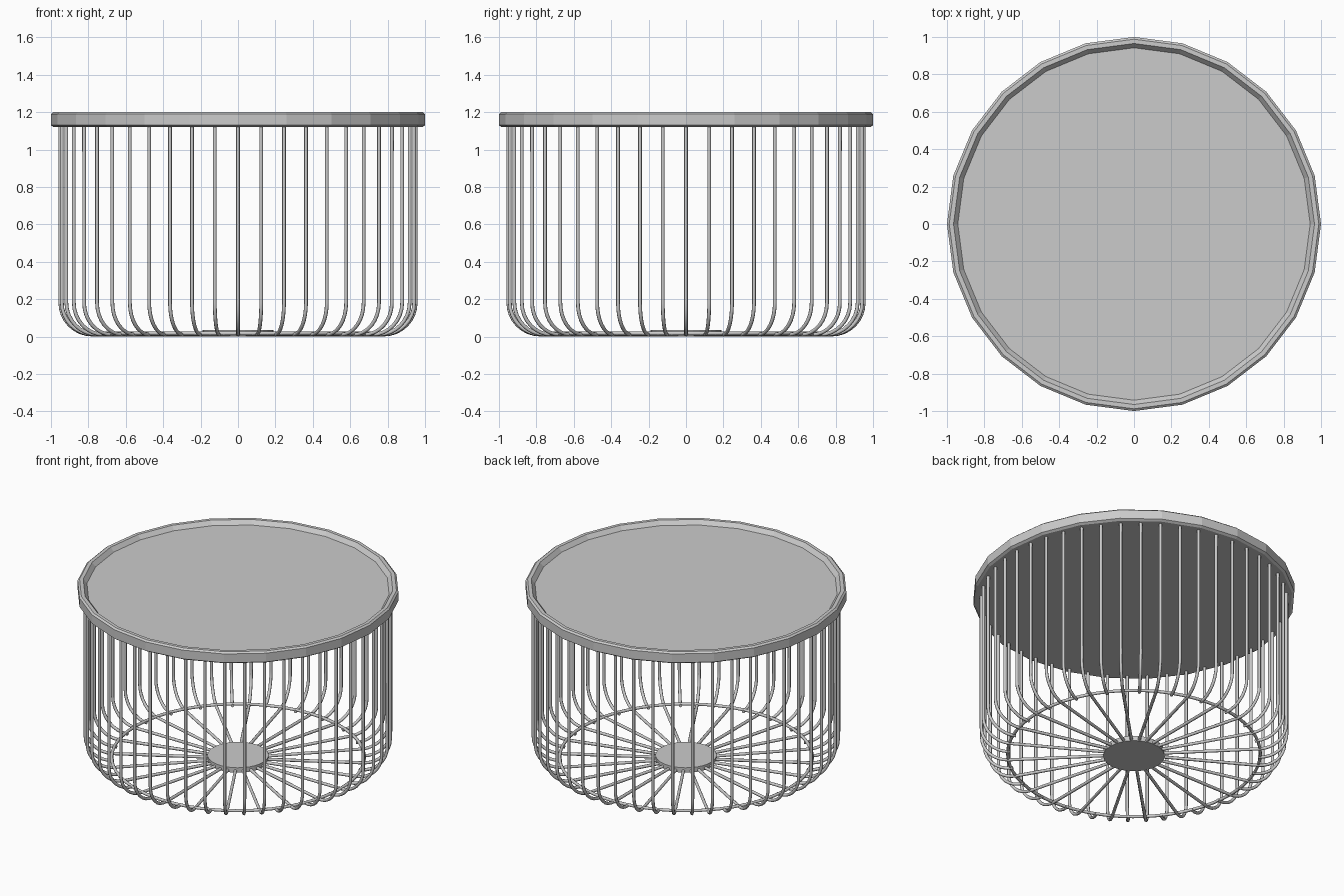
import bpy, bmesh
from math import sin, cos, pi, tau

if "Cube" in bpy.data.objects:
    bpy.data.objects.remove(bpy.data.objects["Cube"])


def lathe(name, profile, sides):
    """Revolve a closed (radius, z) profile that starts and ends on the axis."""
    bm = bmesh.new()
    rings = [[bm.verts.new((r * cos(tau * i / sides), r * sin(tau * i / sides), z))
              for i in range(sides)] for r, z in profile]
    bm.faces.new(rings[0][::-1])
    for a, b in zip(rings, rings[1:]):
        for i in range(sides):
            j = (i + 1) % sides
            bm.faces.new((a[i], a[j], b[j], b[i]))
    bm.faces.new(rings[-1])
    mesh = bpy.data.meshes.new(name)
    bm.to_mesh(mesh)
    bm.free()
    ob = bpy.data.objects.new(name, mesh)
    bpy.context.collection.objects.link(ob)
    return ob


def wires(name, paths, radius, cyclic=False):
    """Round wires following each path, turned into one mesh."""
    cu = bpy.data.curves.new(name + "_path", 'CURVE')
    cu.dimensions = '3D'
    cu.bevel_depth = radius
    cu.bevel_resolution = 2
    cu.use_fill_caps = True
    for path in paths:
        sp = cu.splines.new('POLY')
        sp.points.add(len(path) - 1)
        for p, co in zip(sp.points, path):
            p.co = (*co, 1)
        sp.use_cyclic_u = cyclic
        sp.use_smooth = True
    tmp = bpy.data.objects.new(name + "_path", cu)
    bpy.context.collection.objects.link(tmp)
    deps = bpy.context.evaluated_depsgraph_get()
    mesh = bpy.data.meshes.new_from_object(tmp.evaluated_get(deps))
    bpy.data.objects.remove(tmp)
    ob = bpy.data.objects.new(name, mesh)
    bpy.context.collection.objects.link(ob)
    return ob


# Tray top: faceted disc with a chamfered raised rim
lathe("tray_top", [(0.985, 1.12), (1.0, 1.13), (1.0, 1.19), (0.988, 1.2),
                   (0.965, 1.2), (0.942, 1.172)], 24)

# Bent wires: upright, rounded corner, then a run along the floor
R, BEND, Z, COUNT = 0.95, 0.17, 0.011, 48


def wire_path(angle, inner):
    prof = [(R, 1.13)]
    for k in range(9):
        t = pi / 2 * k / 8
        prof.append((R - BEND + BEND * cos(t), Z + BEND - BEND * sin(t)))
    if inner < R - BEND:
        prof.append((inner, Z))
    return [(r * cos(angle), r * sin(angle), z) for r, z in prof]


# Every second wire reaches the hub; the others stop at the base ring
wires("long_wires", [wire_path(tau * i / COUNT, 0.15) for i in range(0, COUNT, 2)], 0.01)
wires("short_wires", [wire_path(tau * i / COUNT, 0.77) for i in range(1, COUNT, 2)], 0.01)

# Base ring joining the wires
wires("base_ring", [[(0.785 * cos(tau * i / 64), 0.785 * sin(tau * i / 64), 0.017)
                     for i in range(64)]], 0.01, cyclic=True)

# Hub disc in the middle of the floor
lathe("hub_disc", [(0.19, 0.0), (0.19, 0.034)], 32)
